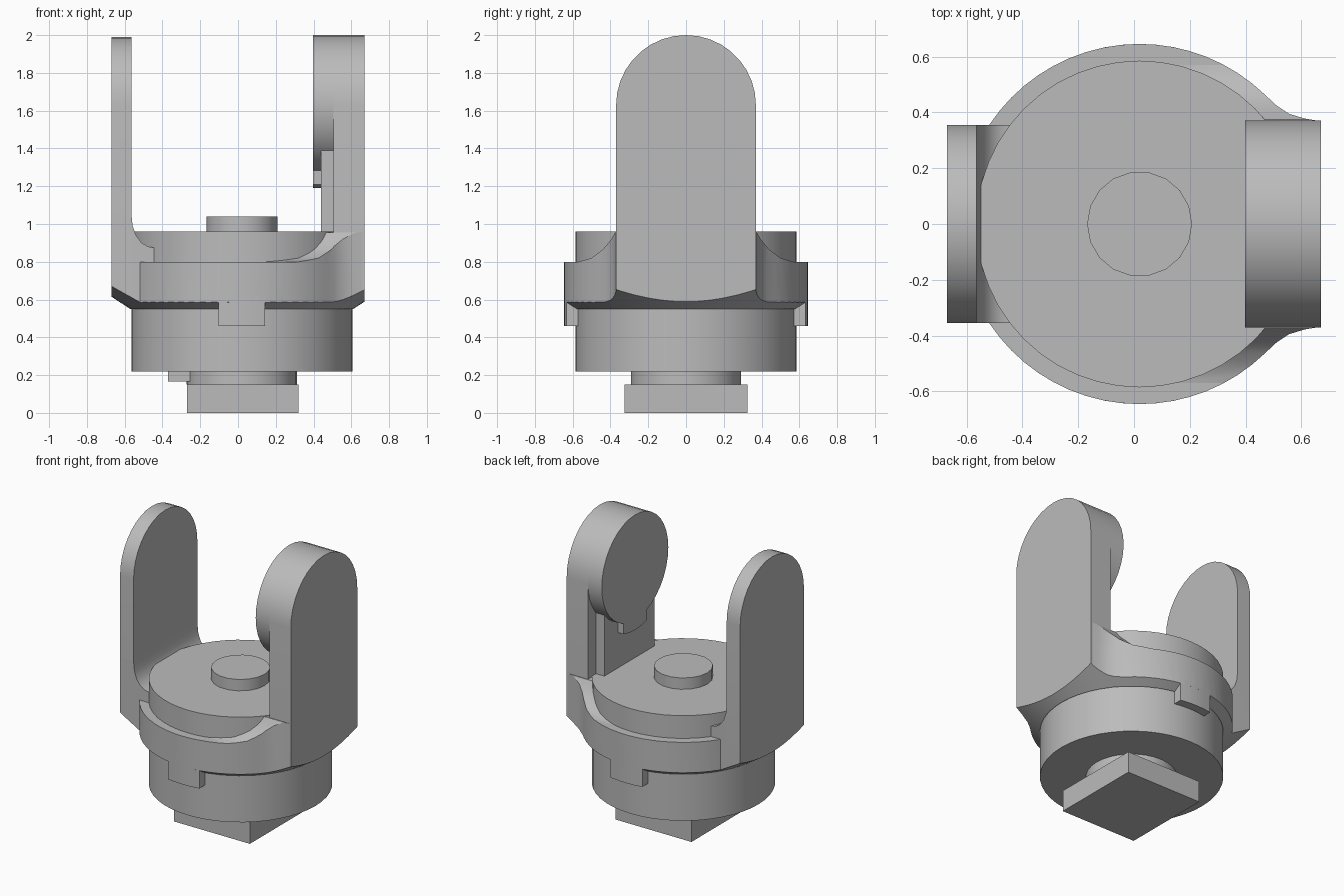
import bpy, bmesh
from math import sin, cos, radians
from mathutils import Vector

cube = bpy.data.objects.get("Cube")
if cube:
    bpy.data.objects.remove(cube)

grey = bpy.data.materials.new("plain_grey")
grey.use_nodes = True
grey.diffuse_color = (0.5, 0.5, 0.5, 1)
grey.node_tree.nodes["Principled BSDF"].inputs["Base Color"].default_value = (0.5, 0.5, 0.5, 1)

CX = 0.02          # shared axis of the round parts
COLLAR_R = 0.645


def add_object(name, bm):
    bmesh.ops.recalc_face_normals(bm, faces=bm.faces)
    mesh = bpy.data.meshes.new(name)
    bm.to_mesh(mesh)
    bm.free()
    mesh.materials.append(grey)
    obj = bpy.data.objects.new(name, mesh)
    bpy.context.collection.objects.link(obj)
    return obj


def prism(name, outline, axis, lo, hi):
    """Extrude a 2D outline along an axis: x uses (y,z), y uses (x,z), z uses (x,y)."""
    place = {"x": lambda a, b: (lo, a, b),
             "y": lambda a, b: (a, lo, b),
             "z": lambda a, b: (a, b, lo)}[axis]
    bm = bmesh.new()
    face = bm.faces.new([bm.verts.new(place(a, b)) for a, b in outline])
    grown = bmesh.ops.extrude_face_region(bm, geom=[face])["geom"]
    shift = Vector([(hi - lo) * (axis == k) for k in "xyz"])
    bmesh.ops.translate(bm, vec=shift,
                        verts=[v for v in grown if isinstance(v, bmesh.types.BMVert)])
    return add_object(name, bm)


def arc(cx, cy, r, start, end, steps):
    angles = [radians(start + (end - start) * i / steps) for i in range(steps + 1)]
    return [(cx + r * cos(a), cy + r * sin(a)) for a in angles]


def disc(name, r, lo, hi, sides):
    return prism(name, arc(CX, 0, r, 0, 360, sides)[:-1], "z", lo, hi)


def box(name, x0, x1, y0, y1, z0, z1):
    return prism(name, [(x0, y0), (x1, y0), (x1, y1), (x0, y1)], "z", z0, z1)


def intersect(obj, cutter):
    cutter.hide_render = True
    mod = obj.modifiers.new("trim", "BOOLEAN")
    mod.operation, mod.solver, mod.object = "INTERSECT", "EXACT", cutter
    bpy.context.view_layer.objects.active = obj
    bpy.ops.object.modifier_apply(modifier=mod.name)


def arm_outline(half, top, bottom):
    return [(-half, bottom)] + arc(0, top - half, half, 180, 0, 18) + [(half, bottom)]


# Base, neck and stacked discs
parts = [
    box("square_foot", -0.27, 0.32, -0.325, 0.325, 0, 0.15),
    disc("neck", 0.292, 0.15, 0.22, 32),
    box("neck_key", -0.37, -0.2, -0.1, 0.1, 0.165, 0.22),
    disc("body_drum", 0.585, 0.22, 0.96, 48),
    disc("top_button", 0.188, 0.96, 1.04, 18),
]

# Collar outline flares tangentially into the wide arm
flare = [(0.51, 0.425), (0.555, 0.395), (0.61, 0.378), (0.67, 0.368)]
outline = (arc(CX, 0, COLLAR_R, 46, 314, 48)
           + [(x, -y) for x, y in flare] + flare[::-1])
collar = prism("collar", outline, "z", 0.5, 0.80)

# Concave shoulders between collar and wide arm
shoulders = prism("arm_shoulders", outline, "z", 0.7, 1.0)
curve = [(0.66, 0.79), (0.66, 0.80), (0.57, 0.80), (0.50, 0.82),
         (0.44, 0.865), (0.395, 0.92), (0.375, 0.955)]
shoulder_cutter = prism("shoulder_cutter",
                        curve + [(-y, z) for y, z in curve[::-1]], "x", 0.15, 0.68)
intersect(shoulders, shoulder_cutter)

# Upright arms
wide_arm = prism("wide_arm", arm_outline(0.37, 2.0, 0.5), "x", 0.505, 0.67)
thin_arm = prism("thin_arm", arm_outline(0.355, 1.99, 0.5), "x", -0.67, -0.565)
thin_arm_root = prism("thin_arm_root", [
    (-0.66, 0.5), (-0.445, 0.5), (-0.445, 0.875), (-0.475, 0.88), (-0.51, 0.90),
    (-0.54, 0.94), (-0.558, 0.99), (-0.565, 1.06), (-0.66, 1.06)], "y", -0.355, 0.355)

# Conical underside trims the collar and both arms
bm = bmesh.new()
low, high, slope = 0.55, 2.1, 0.65
bmesh.ops.create_cone(bm, cap_ends=True, segments=64, radius1=0.59,
                      radius2=0.59 + (high - low) / slope, depth=high - low)
bmesh.ops.translate(bm, verts=bm.verts, vec=(CX, 0, (low + high) / 2))
cone_cutter = add_object("cone_cutter", bm)
for part in (collar, wide_arm, thin_arm, thin_arm_root):
    intersect(part, cone_cutter)
for cutter in (shoulder_cutter, cone_cutter):
    bpy.data.objects.remove(cutter)
parts += [collar, shoulders, wide_arm, thin_arm, thin_arm_root]

# Boss on the inside of the wide arm, with a stop tab and a rib beneath
parts += [
    prism("arm_boss", arc(0, 1.63, 0.37, 0, 360, 36)[:-1], "x", 0.397, 0.51),
    prism("boss_tab", [(-0.13, 1.4)] + arc(0, 1.63, 0.44, 253, 287, 6) + [(0.13, 1.4)],
          "x", 0.397, 0.51),
    box("arm_rib", 0.44, 0.51, -0.28, 0.28, 0.80, 1.40),
]

# Hanging tabs at front and back of the collar
for name, middle in (("front_tab", 270), ("back_tab", 90)):
    sector = (arc(CX, 0, COLLAR_R, middle - 11, middle + 11, 4)
              + arc(CX, 0, 0.56, middle + 12.6, middle - 12.6, 4))
    parts.append(prism(name, sector, "z", 0.46, 0.62))

# Smooth the curves while keeping hard edges
bpy.ops.object.select_all(action="DESELECT")
for part in parts:
    part.select_set(True)
bpy.context.view_layer.objects.active = parts[0]
bpy.ops.object.shade_smooth_by_angle(angle=radians(30))
